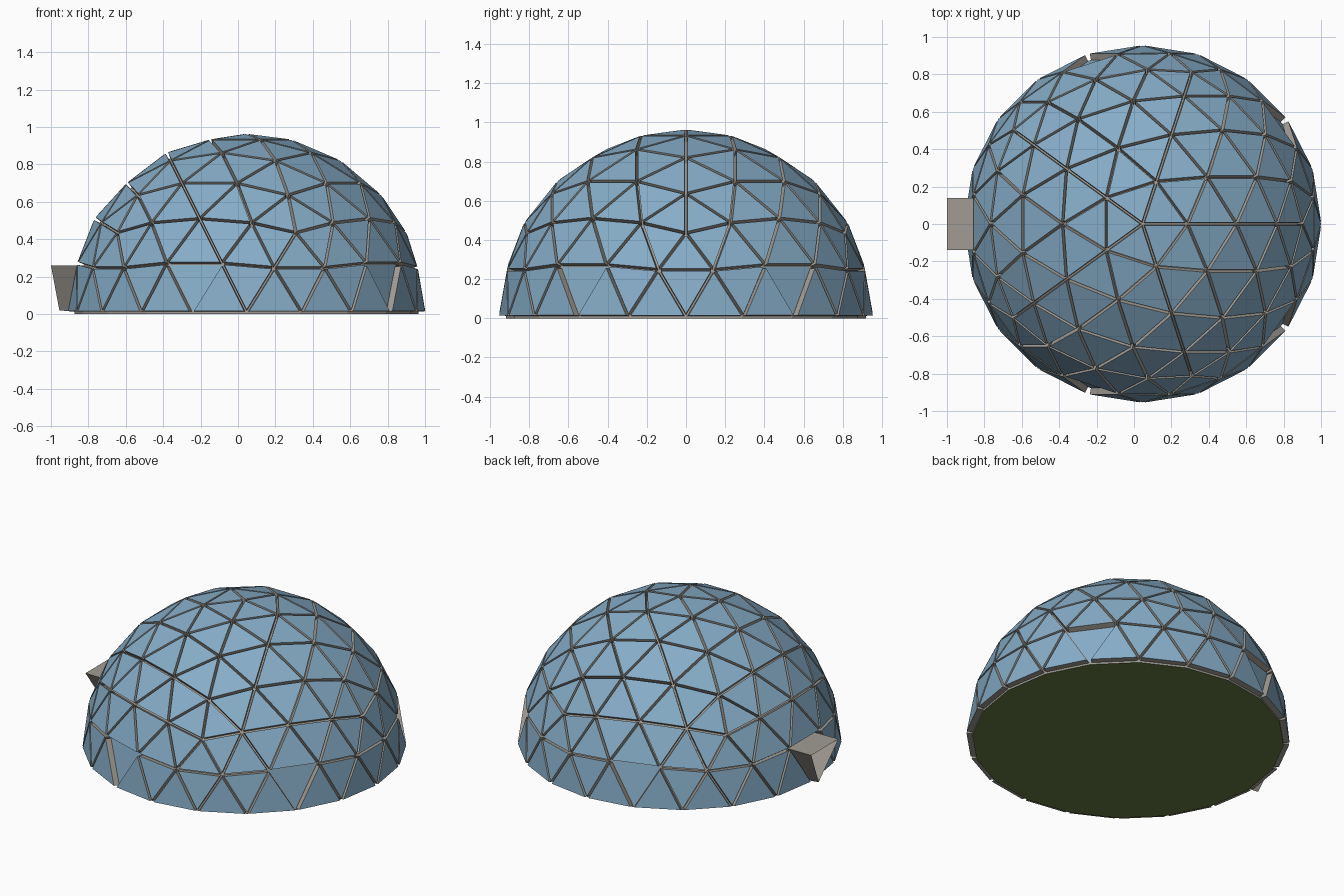
import bpy, math
from mathutils import Vector

if "Cube" in bpy.data.objects:
    bpy.data.objects.remove(bpy.data.objects["Cube"])

R = 0.92                          # radius of the strut shell
C = Vector((0.046, 0, 0.008))     # dome centre
INSET, THICK, FREQ = 0.0045, 0.036, 4


def material(name, rgb):
    m = bpy.data.materials.new(name)
    m.diffuse_color = (*rgb, 1)
    m.use_nodes = True
    m.node_tree.nodes["Principled BSDF"].inputs["Base Color"].default_value = m.diffuse_color
    return m


blue = material("panel blue", (0.24, 0.42, 0.58))
tan = material("frame taupe", (0.36, 0.335, 0.297))
green = material("floor green", (0.13, 0.195, 0.055))


def make(name, verts, faces, mats, index=None):
    me = bpy.data.meshes.new(name)
    me.from_pydata([tuple(v) for v in verts], [], faces)
    for m in mats:
        me.materials.append(m)
    for p, i in zip(me.polygons, index or [0] * len(faces)):
        p.material_index = i
    ob = bpy.data.objects.new(name, me)
    bpy.context.collection.objects.link(ob)
    return ob


def polar(deg, z):
    a, r = math.radians(deg), math.sqrt(1 - z * z)
    return Vector((r * math.cos(a), r * math.sin(a), z))


# Icosahedron faces of the top cap and the middle band, standing on a vertex
s = 1 / math.sqrt(5)
top = Vector((0, 0, 1))
ico = []
for k in range(5):
    a = 72 * k
    u0, u1 = polar(a, s), polar(a + 72, s)
    l0, l1 = polar(a + 36, -s), polar(a + 108, -s)
    ico += [(top, u0, u1), (u0, l0, u1), (u1, l0, l1)]

# Split each face into a frequency-4 grid, push to the sphere, keep upper half
tris = []
for A, B, D in ico:
    def pt(i, j):
        return (A + (B - A) * (i / FREQ) + (D - A) * (j / FREQ)).normalized() * R + C
    for i in range(FREQ):
        for j in range(FREQ - i):
            cand = [(pt(i, j), pt(i + 1, j), pt(i, j + 1))]
            if i + j < FREQ - 1:
                cand.append((pt(i + 1, j), pt(i + 1, j + 1), pt(i, j + 1)))
            tris += [t for t in cand if sum(v.z - C.z for v in t) > 0.01]


def is_opening(t):
    """Downward triangles of the bottom row, one in every fifth of the ring."""
    c = (t[0] + t[1] + t[2]) / 3 - C
    az = math.degrees(math.atan2(c.y, c.x)) % 72
    return abs(az - 36) < 1 and 0.1 < c.z < 0.2 and min(v.z for v in t) < C.z + 0.01


shell_v, shell_f, shell_m = [], [], []
pan_v, pan_f, pan_m = [], [], []
for t in tris:
    n = len(shell_v)
    shell_v += t
    shell_f.append((n, n + 1, n + 2))
    opening = is_opening(t)
    shell_m.append(1 if opening else 0)
    if opening:
        continue
    # raised panel: triangle shrunk about its incentre and lifted
    a, b, c = t
    la, lb, lc = (b - c).length, (c - a).length, (a - b).length
    per = la + lb + lc
    mid = (a * la + b * lb + c * lc) / per
    cross = (b - a).cross(c - a)
    nor = cross.normalized()
    k = 1 - INSET / (cross.length / per)
    low = [mid + (v - mid) * k for v in t]
    n = len(pan_v)
    pan_v += low + [v + nor * THICK for v in low]
    pan_f.append((n + 3, n + 4, n + 5))
    pan_m.append(0)
    for e in range(3):
        f = (e + 1) % 3
        pan_f.append((n + e, n + f, n + 3 + f, n + 3 + e))
        pan_m.append(1)

make("dome_frame", shell_v, shell_f, [tan, blue], shell_m)
make("dome_panels", pan_v, pan_f, [blue, tan], pan_m)

# Floor closing the underside, with a low rim up to the dome
ring = [Vector((C.x + R * math.cos(math.pi * i / 10), R * math.sin(math.pi * i / 10), z))
        for z in (0, C.z) for i in range(20)]
make("floor", ring[:20], [tuple(reversed(range(20)))], [green])
make("floor_rim", ring, [(i, (i + 1) % 20, 20 + (i + 1) % 20, 20 + i) for i in range(20)], [tan])

# Open triangular entrance hood at the -x side
hood = [(-0.83, 0.139, 0.258), (-0.83, -0.139, 0.258), (-0.874, 0, 0.012),
        (-1.0, 0.14, 0.26), (-1.0, -0.14, 0.26), (-0.955, 0, 0.02)]
make("entrance_hood", hood, [(0, 3, 4, 1), (1, 4, 5, 2), (2, 5, 3, 0)], [tan])
